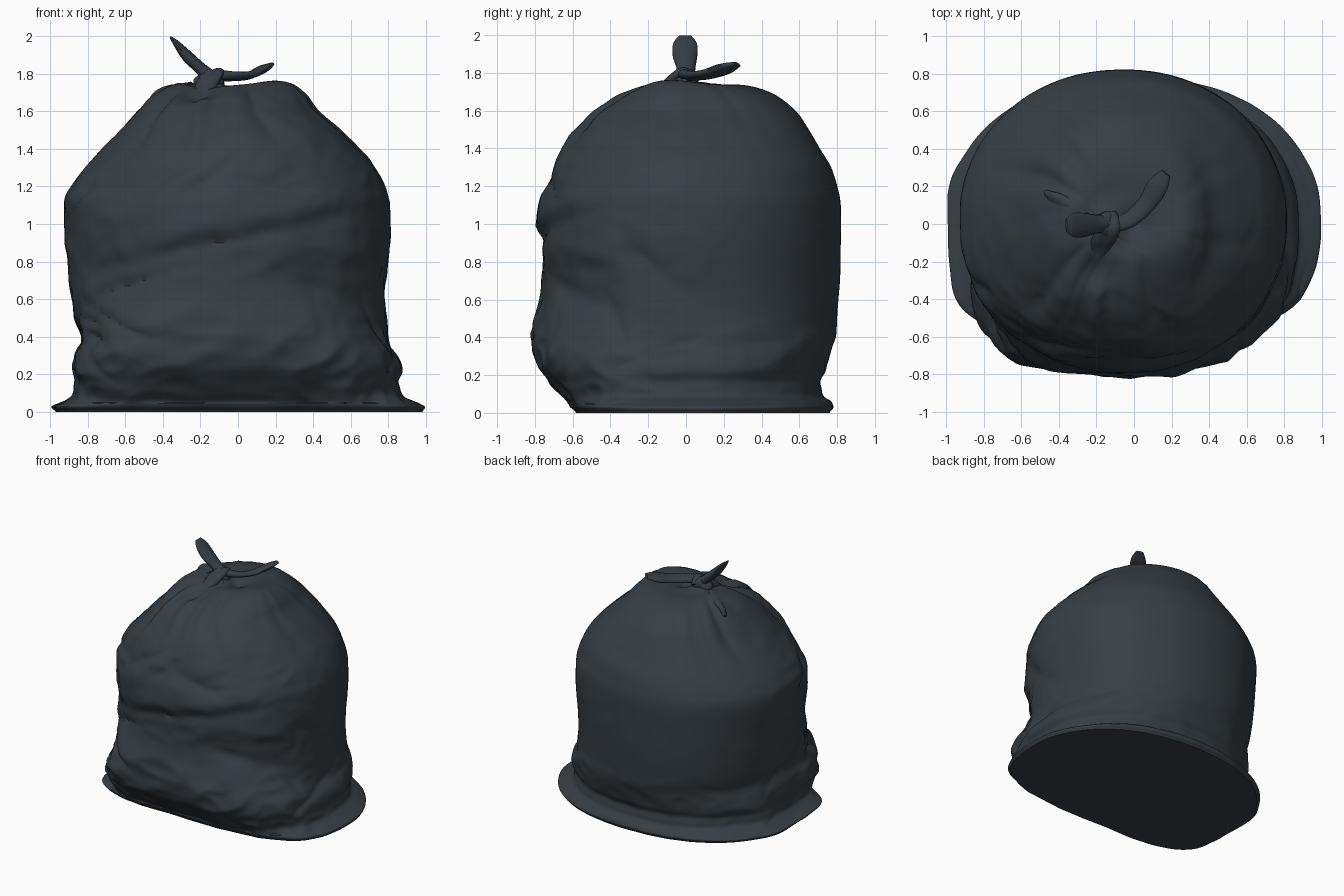
import bpy, bmesh, math
from mathutils import Vector, noise

plastic = bpy.data.materials.new("dark slate plastic")
plastic.diffuse_color = (0.038, 0.049, 0.059, 1)


def finish(name, bm, angle):
    bmesh.ops.recalc_face_normals(bm, faces=bm.faces)
    me = bpy.data.meshes.new(name)
    bm.to_mesh(me)
    bm.free()
    me.materials.append(plastic)
    ob = bpy.data.objects.new(name, me)
    bpy.context.collection.objects.link(ob)
    bpy.ops.object.select_all(action='DESELECT')
    bpy.context.view_layer.objects.active = ob
    ob.select_set(True)
    bpy.ops.object.shade_smooth_by_angle(angle=math.radians(angle))
    return ob


def loft(bm, rings):
    """Skin closed rings of points and cap both ends with a fan."""
    vr = [[bm.verts.new(p) for p in r] for r in rings]
    n = len(vr[0])
    for a, b in zip(vr, vr[1:]):
        for i in range(n):
            j = (i + 1) % n
            bm.faces.new((a[i], a[j], b[j], b[i]))
    for r in (vr[0], vr[-1]):
        c = bm.verts.new(sum((v.co for v in r), Vector()) / n)
        for i in range(n):
            bm.faces.new((r[i], r[(i + 1) % n], c))


def smooth(a, b, x):
    t = min(1, max(0, (x - a) / (b - a)))
    return t * t * (3 - 2 * t)


def spline(rows, t):
    i = min(int(t), len(rows) - 2)
    f = t - i
    p = [rows[min(max(i + k, 0), len(rows) - 1)] for k in (-1, 0, 1, 2)]
    return [0.5 * (2 * b + (c - a) * f + (2 * a - 5 * b + 4 * c - d) * f * f
                   + (3 * b - a - 3 * c + d) * f ** 3) for a, b, c, d in zip(*p)]


# Bag silhouette: height, left, right, front, back
ROWS = [
    (0.005, -0.97, 0.98, -0.58, 0.76), (0.03, -0.99, 0.99, -0.61, 0.78),
    (0.06, -0.92, 0.93, -0.63, 0.765), (0.10, -0.875, 0.87, -0.67, 0.72),
    (0.20, -0.88, 0.87, -0.75, 0.73), (0.30, -0.87, 0.86, -0.80, 0.76),
    (0.40, -0.84, 0.81, -0.815, 0.79), (0.50, -0.87, 0.79, -0.80, 0.80),
    (0.70, -0.90, 0.79, -0.76, 0.815), (0.90, -0.92, 0.81, -0.78, 0.82),
    (1.10, -0.93, 0.81, -0.775, 0.82), (1.20, -0.89, 0.78, -0.74, 0.80),
    (1.30, -0.81, 0.73, -0.71, 0.77), (1.40, -0.72, 0.65, -0.66, 0.71),
    (1.50, -0.62, 0.55, -0.59, 0.65), (1.60, -0.53, 0.43, -0.48, 0.58),
    (1.69, -0.43, 0.35, -0.33, 0.46), (1.735, -0.32, 0.26, -0.20, 0.31),
    (1.735, -0.25, 0.08, -0.11, 0.15), (1.76, -0.20, -0.07, -0.05, 0.05),
    (1.79, -0.17, -0.10, -0.03, 0.03)]

# Creases and ridges on the unwrapped skin: u0, z0, u1, z1, width, height
FOLDS = [
    (-0.75, 0.76, 0.75, 1.06, 0.045, -0.03), (-0.6, 0.88, 0.7, 1.15, 0.06, 0.012),
    (-1.05, 0.55, -0.15, 0.78, 0.035, -0.025), (-1.0, 0.58, -0.3, 0.38, 0.03, -0.03),
    (-1.1, 0.50, -0.75, 0.46, 0.04, -0.035), (-1.05, 0.42, -0.7, 0.36, 0.03, -0.03),
    (-1.0, 0.34, -0.45, 0.14, 0.035, -0.02), (0.25, 0.72, 1.0, 0.52, 0.05, -0.025),
    (0.5, 0.90, 1.0, 0.78, 0.05, 0.015), (0.9, 0.18, 1.4, 0.40, 0.035, -0.025),
    (-0.6, 1.10, -0.15, 1.38, 0.05, -0.022), (-0.25, 1.12, 0.05, 1.38, 0.04, -0.018),
    (0.0, 1.25, 0.4, 1.14, 0.04, -0.02), (-1.2, 0.95, -0.85, 1.25, 0.05, -0.025),
    (0.95, 0.95, 1.35, 0.62, 0.05, -0.02), (1.0, 0.32, 2.0, 0.38, 0.04, -0.015),
    (-1.5, 0.30, -1.0, 0.62, 0.04, -0.015), (0.85, 0.62, 1.1, 0.30, 0.03, -0.02)]


def fold_height(u, z):
    total = 0
    for u0, z0, u1, z1, w, h in FOLDS:
        du, dz = u1 - u0, z1 - z0
        t = ((u - u0) * du + (z - z0) * dz) / (du * du + dz * dz)
        t = min(1, max(0, t))
        d = math.hypot(u - u0 - t * du, z - z0 - t * dz)
        total += h * math.exp(-(d / w) ** 1.4) * (0.4 + 0.6 * math.sin(math.pi * t))
    return total


def lump(x, y, cx, cy, r, h):
    return h * math.exp(-((x - cx) ** 2 + (y - cy) ** 2) / (r * r))


# Bag body
SEG, STEPS = 200, 140
rings = []
for k in range(STEPS + 1):
    z, x0, x1, y0, y1 = spline(ROWS, k / STEPS * (len(ROWS) - 1))
    cx, hx = (x0 + x1) / 2, (x1 - x0) / 2
    gather = smooth(1.2, 1.65, z)
    ring = []
    for i in range(SEG):
        th = -math.pi + 2 * math.pi * i / SEG          # 0 is the front
        s, c = math.sin(th), math.cos(th)
        front = smooth(-0.5, 0.5, c)
        tied = smooth(-0.8, 0.5, math.cos(th + 0.7))
        left = smooth(-0.4, 0.4, -s)
        # square-ish front corners at the base, the left one fullest
        e = 2 / (2.1 + (0.1 + front * (0.8 + 1.3 * left))
                 * (1 - smooth(0.05, 0.6 + 0.2 * left, z)))
        x = cx + hx * math.copysign(abs(s) ** e, s)
        y = (y0 if c > 0 else y1) * abs(c) ** e
        size = min(1, hx / 0.4)
        out = fold_height(th * 0.85, z)
        # pleats running into the tie
        w = th + 0.25 * math.sin(3 * th + 1) + 0.3 * (z - 1.5)
        pleat = abs(math.sin(5.5 * w)) + 0.5 * abs(math.sin(9.5 * w + 1)) - 0.95
        out += 0.034 * gather * (0.2 + 0.8 * tied) * pleat * size
        # loose crumples, calmer at the back
        low = 1 - smooth(0.25, 0.6, z)
        q = Vector((x * 2.6, y * 2.6, z * 4.2))
        ridge = 0.2 - abs(noise.noise(q))
        fine = 0.2 - abs(noise.noise(q * 2.3 + Vector((7, 3, 1))))
        out += (0.004 + 0.025 * front + 0.015 * low) * (ridge + 0.5 * fine) * size
        # pinch between body and bottom rim
        out -= 0.015 * math.exp(-((z - 0.17) / 0.03) ** 2) * (1 - 0.6 * front)
        if z < 0.05:
            out *= 0.4
        x += s * out
        y -= c * out
        top = smooth(1.45, 1.7, z)
        zz = z + top * (lump(x, y, 0.2, -0.08, 0.16, 0.025)
                        + lump(x, y, -0.2, -0.24, 0.10, -0.05)
                        + lump(x, y, 0.0, 0.0, 0.08, -0.05)
                        + lump(x, y, -0.33, 0.08, 0.10, 0.015))
        ring.append(Vector((x, y, max(0, zz if k else 0))))
    rings.append(ring)
bm = bmesh.new()
loft(bm, rings)
finish("bag_body", bm, 40)


def ribbon(name, pts, wide_dir):
    """Flattened tube; pts hold x, y, z, half width, half thickness."""
    rings = []
    for k in range(25):
        t = k / 24 * (len(pts) - 1)
        p = spline(pts, t)
        a = Vector(spline(pts, max(0, t - 0.1))[:3])
        b = Vector(spline(pts, min(len(pts) - 1, t + 0.1))[:3])
        tan = (b - a).normalized()
        wide = Vector(wide_dir)
        wide = (wide - tan * wide.dot(tan)).normalized()
        thin = tan.cross(wide)
        ring = []
        for i in range(16):
            g = 2 * math.pi * i / 16
            crease = 1 - 0.3 * math.exp(-(math.cos(g) / 0.3) ** 2) * (math.sin(g) > 0)
            ring.append(Vector(p[:3]) + wide * math.cos(g) * max(p[3], 0.004)
                        + thin * math.sin(g) * max(p[4], 0.003) * crease)
        rings.append(ring)
    bm = bmesh.new()
    loft(bm, rings)
    return finish(name, bm, 50)


# Tied ends
ribbon("upright_tie_end", [
    (-0.14, 0, 1.77, 0.045, 0.045), (-0.20, 0, 1.825, 0.05, 0.035),
    (-0.27, -0.005, 1.89, 0.065, 0.033), (-0.325, -0.005, 1.955, 0.063, 0.02),
    (-0.36, -0.005, 1.995, 0.035, 0.006)], (0, 1, 0))
ribbon("trailing_tie_end", [
    (-0.13, -0.01, 1.79, 0.04, 0.035), (-0.03, 0.02, 1.785, 0.045, 0.025),
    (0.06, 0.10, 1.79, 0.05, 0.022), (0.125, 0.20, 1.82, 0.058, 0.024),
    (0.17, 0.27, 1.845, 0.03, 0.012)], (0.7, -0.6, 0.25))

# Knot wrap coming over the front, and a loose fold behind it
ribbon("knot_wrap", [
    (-0.14, 0.05, 1.76, 0.05, 0.03), (-0.13, -0.01, 1.80, 0.06, 0.03),
    (-0.155, -0.07, 1.765, 0.06, 0.03), (-0.18, -0.12, 1.71, 0.055, 0.035),
    (-0.20, -0.20, 1.65, 0.04, 0.03)], (1, 0, 0.2))
ribbon("loose_fold", [
    (-0.25, 0.02, 1.72, 0.04, 0.04), (-0.35, 0.08, 1.705, 0.06, 0.035),
    (-0.42, 0.12, 1.675, 0.06, 0.03), (-0.47, 0.16, 1.635, 0.03, 0.015)],
    (0.5, -0.8, 0))

# Knot
bm = bmesh.new()
bmesh.ops.create_uvsphere(bm, u_segments=20, v_segments=12, radius=1)
for v in bm.verts:
    r = 1 + 0.12 * math.sin(4 * v.co.x + 3 * v.co.z)
    v.co = Vector((-0.15 + 0.08 * r * v.co.x, 0.065 * r * v.co.y,
                   1.765 + 0.06 * r * v.co.z))
finish("knot", bm, 60)
